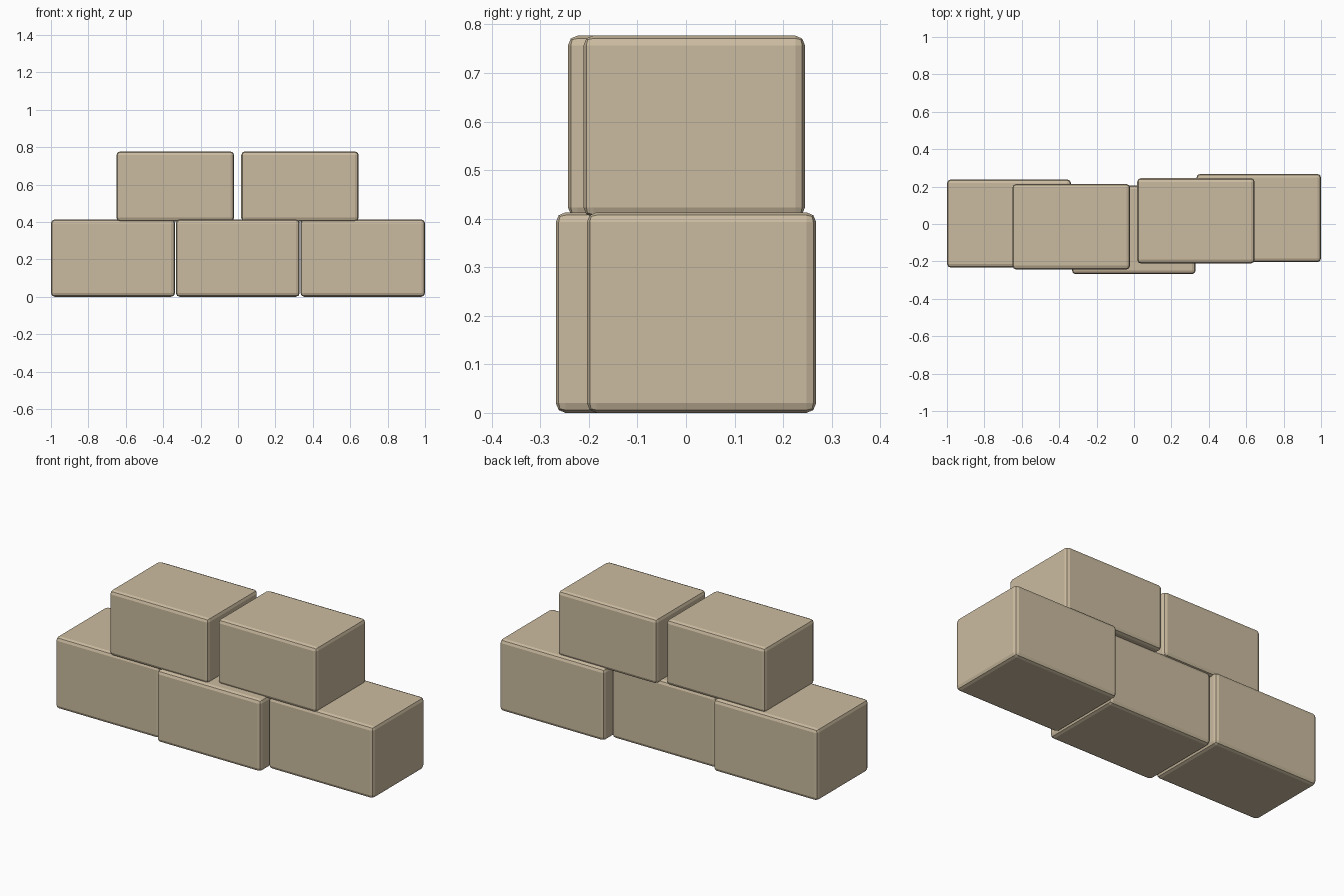
import bpy

if "Cube" in bpy.data.objects:
    bpy.data.objects.remove(bpy.data.objects["Cube"])

# Sandy stone colour
stone = bpy.data.materials.new("sandstone")
stone.diffuse_color = (0.6, 0.5, 0.35, 1)
stone.use_nodes = True
stone.node_tree.nodes["Principled BSDF"].inputs["Base Color"].default_value = stone.diffuse_color


def block(name, x, y, z):
    """Rounded-edge block from its (min, max) extents."""
    lo, hi = zip(x, y, z)
    bpy.ops.mesh.primitive_cube_add(size=1, location=[(a + b) / 2 for a, b in zip(lo, hi)])
    ob = bpy.context.object
    ob.name = name
    ob.scale = [b - a for a, b in zip(lo, hi)]
    bpy.ops.object.transform_apply(location=False, rotation=False, scale=True)
    bevel = ob.modifiers.new("soft_edges", 'BEVEL')
    bevel.width = 0.02
    bevel.segments = 2
    ob.data.materials.append(stone)


# Bottom course: three blocks staggered front to back
LOW = (0.0, 0.413)
block("bottom_block_left", (-1.0, -0.337), (-0.233, 0.238), LOW)
block("bottom_block_middle", (-0.332, 0.330), (-0.268, 0.206), LOW)
block("bottom_block_right", (0.334, 1.0), (-0.204, 0.268), LOW)

# Top course: two slightly smaller blocks, sunk a little into the course below
HIGH = (0.403, 0.777)
block("top_block_left", (-0.650, -0.021), (-0.243, 0.214), HIGH)
block("top_block_right", (0.017, 0.645), (-0.211, 0.245), HIGH)
